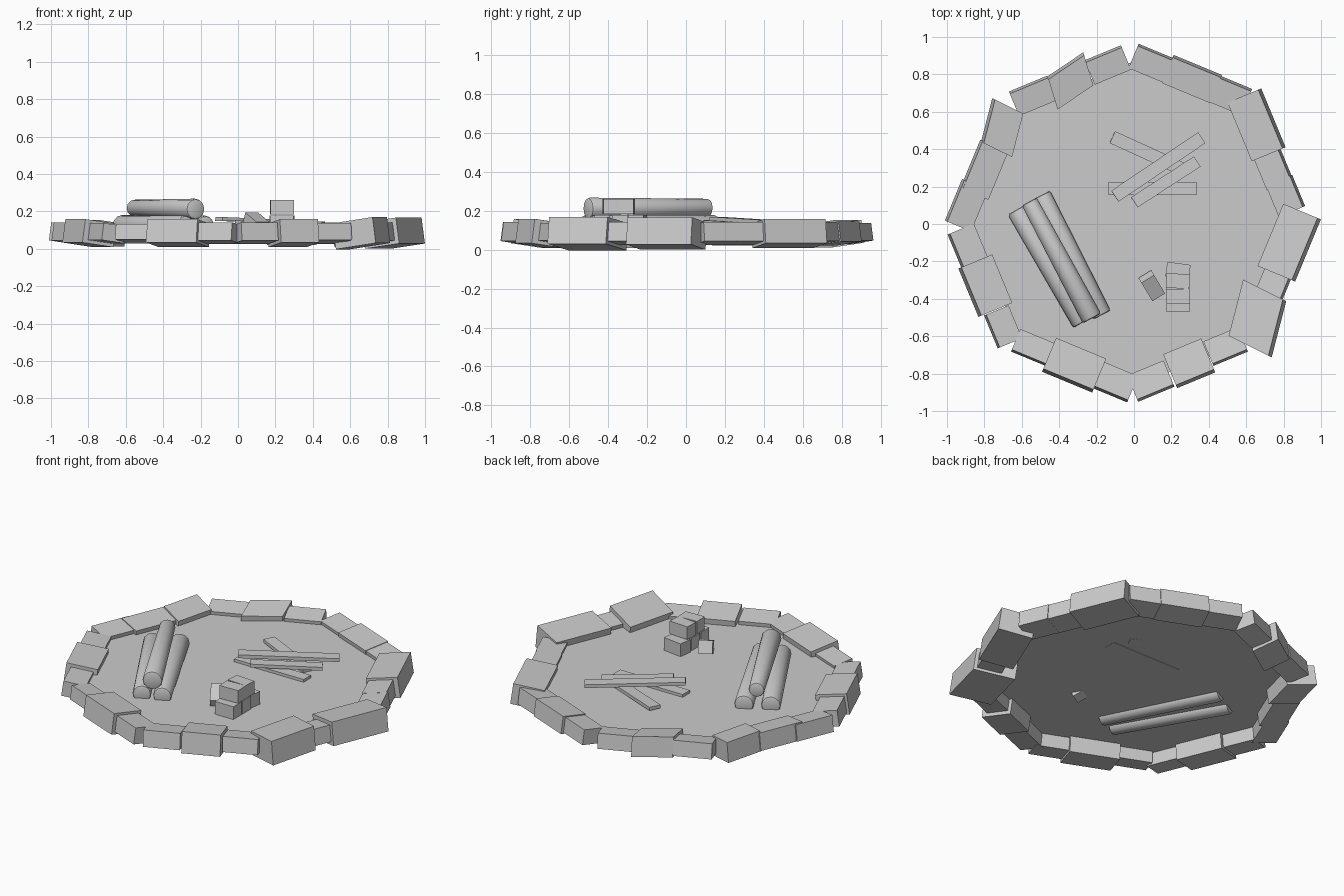
import bpy, bmesh
from math import radians, sin, cos, pi
from mathutils import Matrix, Vector, Euler

if "Cube" in bpy.data.objects:
    bpy.data.objects.remove(bpy.data.objects["Cube"])

GROUND_Z = 0.1


def add_object(name, bm):
    bmesh.ops.recalc_face_normals(bm, faces=bm.faces)
    me = bpy.data.meshes.new(name)
    bm.to_mesh(me)
    bm.free()
    ob = bpy.data.objects.new(name, me)
    bpy.context.collection.objects.link(ob)
    return ob


def box(name, loc, size, rot=(0, 0, 0)):
    bm = bmesh.new()
    bmesh.ops.create_cube(bm, size=1)
    m = (Matrix.Translation(loc) @ Euler([radians(a) for a in rot]).to_matrix().to_4x4()
         @ Matrix.Diagonal((*size, 1)))
    bm.transform(m)
    return add_object(name, bm)


# Octagonal floor sheet, open underneath
bm = bmesh.new()
bmesh.ops.create_circle(bm, cap_ends=True, segments=8, radius=0.87)
bmesh.ops.translate(bm, verts=bm.verts, vec=(0, 0, GROUND_Z))
floor = add_object("floor", bm)


# Rim stone: outer end raised, optionally skewed into a parallelogram
def rim_stone(name, x, y, length, depth, normal, skew=0):
    tilt = radians(8)
    ta = radians(normal + 90 + skew * 0.67)
    ra = radians(normal - skew * 0.33)
    tangent = Vector((cos(ta), sin(ta), 0))
    radial = Vector((cos(ra) * cos(tilt), sin(ra) * cos(tilt), sin(tilt)))
    up = Vector((-cos(ra) * sin(tilt), -sin(ra) * sin(tilt), cos(tilt)))
    h = min(0.7 * depth, 0.14)
    bm = bmesh.new()
    bmesh.ops.create_cube(bm, size=1)
    for v in bm.verts:
        a, b, c = v.co
        v.co = Vector((x, y, 0.0835)) + radial * a * depth + tangent * b * length + up * c * h
    add_object(name, bm)


# Three stones on each of the eight sides: x, y, length, depth, (skew)
sides = {
    67.5: [(0.09, 0.86, 0.2, 0.13), (0.31, 0.775, 0.28, 0.15), (0.51, 0.69, 0.2, 0.14)],
    22.5: [(0.655, 0.53, 0.34, 0.18), (0.745, 0.295, 0.18, 0.14), (0.81, 0.15, 0.18, 0.14)],
    -22.5: [(0.83, -0.10, 0.36, 0.2), (0.755, -0.30, 0.18, 0.14), (0.66, -0.505, 0.31, 0.24, 12)],
    -67.5: [(0.49, -0.655, 0.2, 0.13), (0.295, -0.745, 0.22, 0.18), (0.09, -0.84, 0.21, 0.14)],
    -112.5: [(-0.10, -0.845, 0.2, 0.14), (-0.32, -0.755, 0.29, 0.18), (-0.54, -0.66, 0.2, 0.12)],
    -157.5: [(-0.70, -0.55, 0.19, 0.13), (-0.795, -0.33, 0.28, 0.18), (-0.89, -0.115, 0.19, 0.14)],
    157.5: [(-0.895, 0.10, 0.24, 0.14), (-0.80, 0.29, 0.28, 0.15), (-0.705, 0.515, 0.24, 0.17, 12)],
    112.5: [(-0.54, 0.685, 0.22, 0.13), (-0.34, 0.765, 0.23, 0.17, 17), (-0.14, 0.85, 0.21, 0.13)],
}
n = 0
for normal, stones in sides.items():
    for s in stones:
        n += 1
        rim_stone(f"rim_stone_{n}", *s[:4], normal, *s[4:])


# Logs: rounded-end tapered cylinders, two below and one on top
def log(name, p, q, r1, r2):
    p, q = Vector(p), Vector(q)
    d = q - p
    bm = bmesh.new()
    bmesh.ops.create_cone(bm, cap_ends=True, segments=12, radius1=r1, radius2=r2, depth=d.length)
    caps = [f for f in bm.faces if len(f.verts) > 4]
    rim = list({e for f in caps for e in f.edges})
    bmesh.ops.bevel(bm, geom=rim, offset=0.012, segments=2, profile=0.5, affect='EDGES')
    bm.transform(Matrix.Translation((p + q) / 2) @ d.to_track_quat('Z', 'Y').to_matrix().to_4x4())
    ob = add_object(name, bm)
    bpy.ops.object.select_all(action='DESELECT')
    ob.select_set(True)
    bpy.context.view_layer.objects.active = ob
    bpy.ops.object.shade_smooth_by_angle(angle=radians(35))


log("log_left", (-0.279, -0.53, 0.125), (-0.627, 0.077, 0.125), 0.052, 0.055)
log("log_right", (-0.171, -0.487, 0.125), (-0.498, 0.153, 0.125), 0.052, 0.055)
log("log_top", (-0.225, -0.505, 0.212), (-0.56, 0.12, 0.217), 0.056, 0.045)

# Scattered planks
box("plank_1", (0.10, 0.19, 0.107), (0.47, 0.07, 0.02))
box("plank_2", (0.08, 0.375, 0.115), (0.43, 0.07, 0.02), (0, 2, -24.5))
box("plank_3", (0.13, 0.305, 0.15), (0.56, 0.07, 0.02), (0, 2, 34))
box("plank_4", (0.17, 0.225, 0.135), (0.40, 0.065, 0.02), (0, 2, 33))

# Brick stack and one loose brick
for i, (y, yaw) in enumerate([(-0.25, -8), (-0.34, 0), (-0.43, 0)]):
    box(f"brick_low_{i + 1}", (0.235, y, 0.14), (0.125, 0.08, 0.078), (0, 0, yaw))
for i, y in enumerate((-0.305, -0.388)):
    box(f"brick_top_{i + 1}", (0.235, y, 0.222), (0.125, 0.078, 0.078), (0, 0, -4 + 6 * i))
box("brick_loose", (0.095, -0.33, 0.135), (0.08, 0.125, 0.075), (24, 0, 31))
